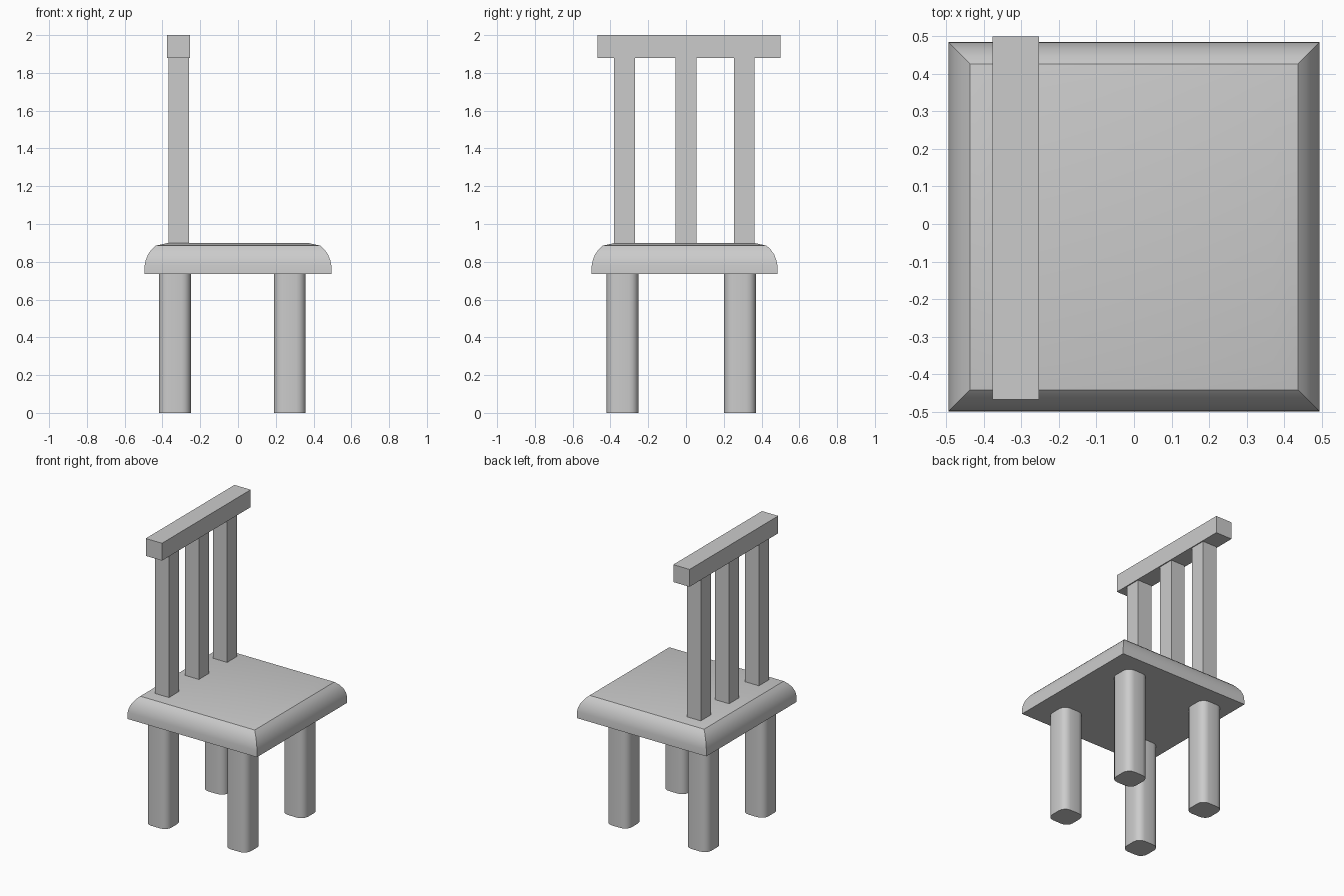
import bpy, bmesh, math

if "Cube" in bpy.data.objects:
    bpy.data.objects.remove(bpy.data.objects["Cube"])


def add_object(name, bm):
    bmesh.ops.recalc_face_normals(bm, faces=bm.faces)
    mesh = bpy.data.meshes.new(name)
    bm.to_mesh(mesh)
    bm.free()
    obj = bpy.data.objects.new(name, mesh)
    bpy.context.collection.objects.link(obj)
    return obj


def smooth(obj):
    bpy.ops.object.select_all(action='DESELECT')
    obj.select_set(True)
    bpy.context.view_layer.objects.active = obj
    bpy.ops.object.shade_smooth_by_angle(angle=math.radians(30))


def box(name, lo, hi, round_upright=0.0):
    bm = bmesh.new()
    bmesh.ops.create_cube(bm, size=1)
    for v in bm.verts:
        v.co = [lo[i] + (v.co[i] + 0.5) * (hi[i] - lo[i]) for i in range(3)]
    if round_upright:
        upright = [e for e in bm.edges
                   if abs(e.verts[0].co.z - e.verts[1].co.z) > 0.01]
        bmesh.ops.bevel(bm, geom=upright, offset=round_upright, segments=4,
                        profile=0.5, affect='EDGES')
    obj = add_object(name, bm)
    if round_upright:
        smooth(obj)
    return obj


# Seat: square rings following a rounded edge profile (inset, height)
profile = [(0, 0.735), (0.001, 0.78), (0.006, 0.807), (0.018, 0.838),
           (0.037, 0.865), (0.058, 0.885), (0.125, 0.9)]
bm = bmesh.new()
rings = []
for inset, z in profile:
    hx, hy = 0.495 - inset, 0.4925 - inset
    rings.append([bm.verts.new((sx * hx, sy * hy - 0.0075, z))
                  for sx, sy in ((-1, -1), (1, -1), (1, 1), (-1, 1))])
for a, b in zip(rings, rings[1:]):
    for i in range(4):
        j = (i + 1) % 4
        bm.faces.new((a[i], a[j], b[j], b[i]))
bm.faces.new(rings[0][::-1])
bm.faces.new(rings[-1])
smooth(add_object("seat", bm))

# Legs with rounded upright corners
for side, x in (("left", -0.418), ("right", 0.19)):
    for end, y in (("front", -0.42), ("back", 0.202)):
        box(f"{end}_{side}_leg", (x, y, 0), (x + 0.168, y + 0.168, 0.735), 0.05)

# Backrest slats
for i, y in enumerate((-0.325, 0, 0.308)):
    box(f"back_slat_{i + 1}", (-0.368, y - 0.055, 0.89), (-0.26, y + 0.055, 1.88))

# Top rail
box("top_rail", (-0.377, -0.468, 1.88), (-0.253, 0.5, 2.0))
